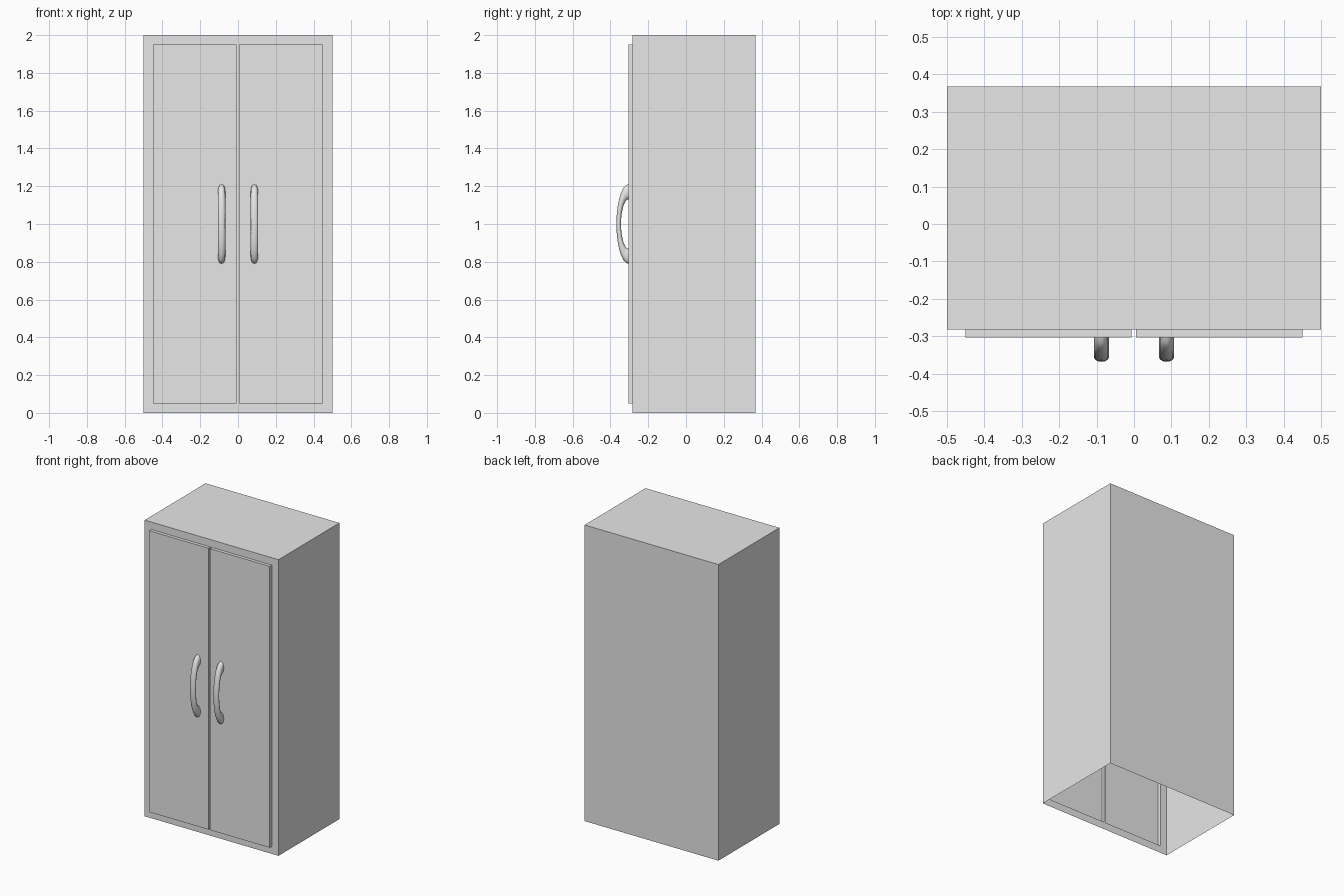
import bpy
import bmesh
from math import pi, sin, cos

cube = bpy.data.objects.get("Cube")
if cube:
    bpy.data.objects.remove(cube, do_unlink=True)

GREY = (0.8, 0.8, 0.8, 1)
mat = bpy.data.materials.new("light_grey")
mat.use_nodes = True
mat.diffuse_color = GREY
mat.node_tree.nodes["Principled BSDF"].inputs["Base Color"].default_value = GREY

HALF_W, HEIGHT = 0.5, 2.0
BACK, FRONT, DOOR = 0.368, -0.282, -0.304


def make_object(name, bm):
    mesh = bpy.data.meshes.new(name)
    bm.to_mesh(mesh)
    bm.free()
    mesh.materials.append(mat)
    obj = bpy.data.objects.new(name, mesh)
    bpy.context.collection.objects.link(obj)
    return obj


def quad(bm, *corners):
    return bm.faces.new([bm.verts.new(c) for c in corners])


# Cabinet: sheet walls, open underneath, with two hollow raised doors
bm = bmesh.new()
W, H = HALF_W, HEIGHT
quad(bm, (-W, FRONT, H), (W, FRONT, H), (W, BACK, H), (-W, BACK, H))
quad(bm, (W, BACK, 0), (-W, BACK, 0), (-W, BACK, H), (W, BACK, H))
quad(bm, (W, FRONT, 0), (W, BACK, 0), (W, BACK, H), (W, FRONT, H))
quad(bm, (-W, BACK, 0), (-W, FRONT, 0), (-W, FRONT, H), (-W, BACK, H))

# Front grid: frame strips around the two door panels
xs = [-W, -0.45, -0.007, 0.005, 0.45, W]
zs = [0, 0.05, 1.95, H]
doors = []
for i, (x0, x1) in enumerate(zip(xs, xs[1:])):
    for j, (z0, z1) in enumerate(zip(zs, zs[1:])):
        face = quad(bm, (x0, FRONT, z0), (x1, FRONT, z0),
                    (x1, FRONT, z1), (x0, FRONT, z1))
        if j == 1 and i in (1, 3):
            doors.append(face)
bmesh.ops.remove_doubles(bm, verts=bm.verts, dist=0.0001)

# Push the door panels forward
for region in bmesh.ops.extrude_discrete_faces(bm, faces=[])["faces"]:
    pass
for face in doors:
    rim = list(face.verts)
    front = [bm.verts.new((v.co.x, DOOR, v.co.z)) for v in rim]
    bm.faces.remove(face)
    bm.faces.new(front)
    for k in range(4):
        n = (k + 1) % 4
        bm.faces.new((rim[k], rim[n], front[n], front[k]))

# Merge the flat frame into clean faces
bmesh.ops.dissolve_limit(bm, angle_limit=0.01, verts=bm.verts, edges=bm.edges)
make_object("cabinet_with_doors", bm)


# Handles: half of a flattened ring rising out of the door
def handle(name, x, arc=14, sides=12):
    bm = bmesh.new()
    rings = []
    for i in range(arc + 1):
        a = pi * i / arc
        ring = []
        for j in range(sides):
            b = 2 * pi * j / sides
            r = 0.171 + 0.04 * cos(b)
            ring.append(bm.verts.new((x + 0.02 * sin(b),
                                      DOOR - 0.305 * r * sin(a),
                                      1.0 + r * cos(a))))
        rings.append(ring)
    for r0, r1 in zip(rings, rings[1:]):
        for j in range(sides):
            n = (j + 1) % sides
            bm.faces.new((r0[j], r0[n], r1[n], r1[j]))
    bmesh.ops.recalc_face_normals(bm, faces=bm.faces)
    for f in bm.faces:
        f.smooth = True
    make_object(name, bm)


handle("right_handle", -0.087)
handle("left_handle", 0.087)
